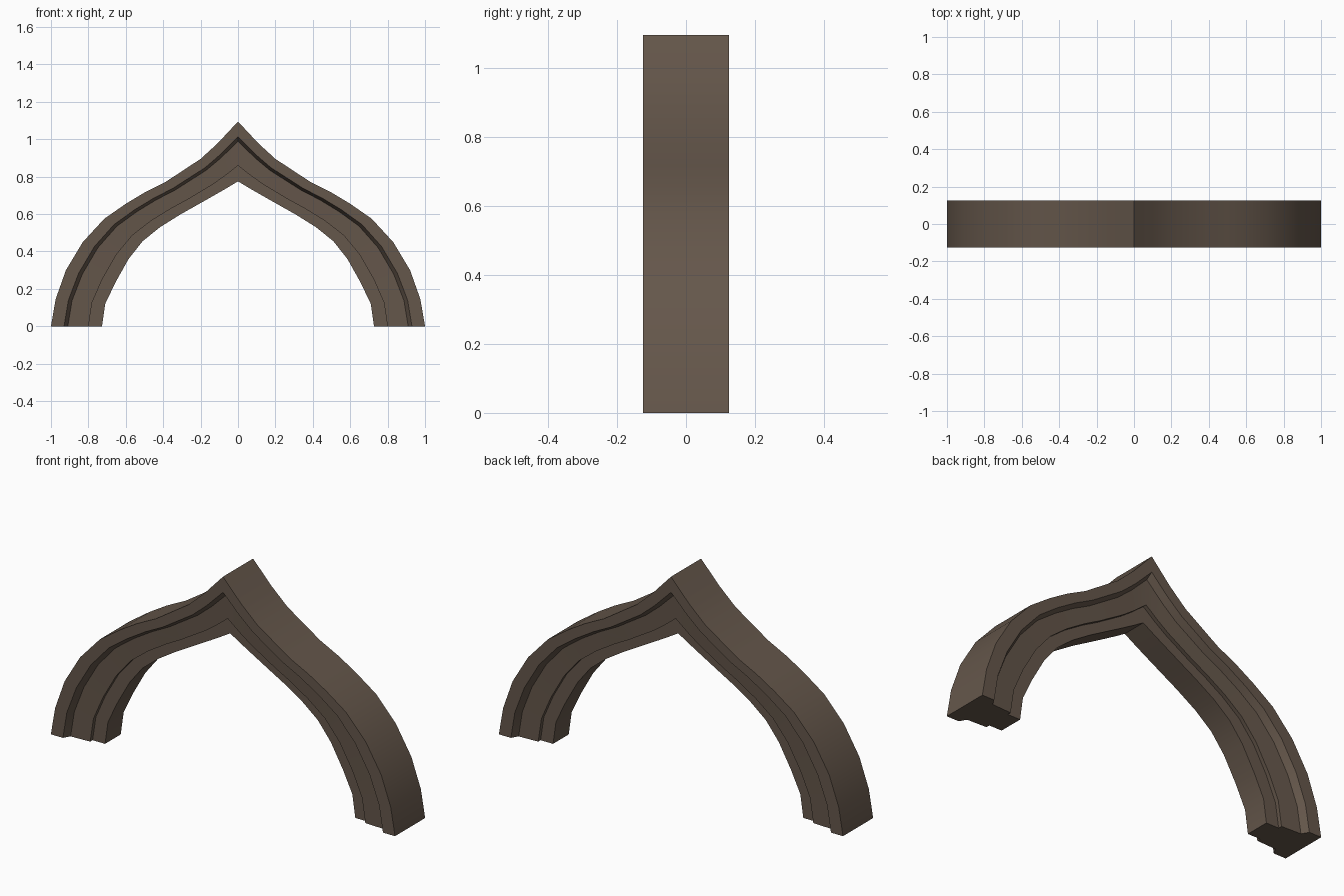
import bpy, bmesh, math
from mathutils import Vector

if "Cube" in bpy.data.objects:
    bpy.data.objects.remove(bpy.data.objects["Cube"])

stone = bpy.data.materials.new("brown stone")
stone.diffuse_color = (0.13, 0.095, 0.07, 1)
stone.use_nodes = True
stone.node_tree.nodes["Principled BSDF"].inputs["Base Color"].default_value = stone.diffuse_color

# Ogee curve of the right half: outer x, z and matching inner x, z
stations = [
    (1.00, 0.00, 0.727, 0.00), (0.975, 0.145, 0.71, 0.12),
    (0.92, 0.30, 0.655, 0.235), (0.83, 0.45, 0.585, 0.36),
    (0.715, 0.575, 0.51, 0.455), (0.60, 0.655, 0.417, 0.53),
    (0.50, 0.715, 0.31, 0.597), (0.39, 0.77, 0.23, 0.642),
    (0.20, 0.895, 0.11, 0.71), (0.107, 0.98, 0.055, 0.742),
    (0.00, 1.095, 0.00, 0.775),
]
# Moulding section: fraction from outer to inner edge, half depth
half = [(0, 0.125), (0.256, 0.125), (0.33, 0.09), (0.735, 0.085),
        (0.735, 0.065), (1, 0.065)]
section = [(t, -d) for t, d in half] + [(t, d) for t, d in reversed(half)]

# Mirror the stations to run from left foot over the point to right foot
path = [(-a, b, -c, d) for a, b, c, d in stations] + stations[-2::-1]

bm = bmesh.new()
rings = []
for ox, oz, ix, iz in path:
    outer, inner = Vector((ox, 0, oz)), Vector((ix, 0, iz))
    rings.append([bm.verts.new(outer.lerp(inner, t) + Vector((0, y, 0)))
                  for t, y in section])
n = len(section)
for r, s in zip(rings, rings[1:]):
    for i in range(n):
        j = (i + 1) % n
        bm.faces.new((r[i], r[j], s[j], s[i]))
# Flat feet
bm.faces.new(rings[0])
bm.faces.new(rings[-1])
bmesh.ops.recalc_face_normals(bm, faces=bm.faces)

mesh = bpy.data.meshes.new("ogee_arch_moulding")
bm.to_mesh(mesh)
bm.free()
mesh.materials.append(stone)
arch = bpy.data.objects.new("ogee_arch_moulding", mesh)
bpy.context.collection.objects.link(arch)
bpy.context.view_layer.objects.active = arch
arch.select_set(True)
bpy.ops.object.shade_smooth_by_angle(angle=math.radians(30))
